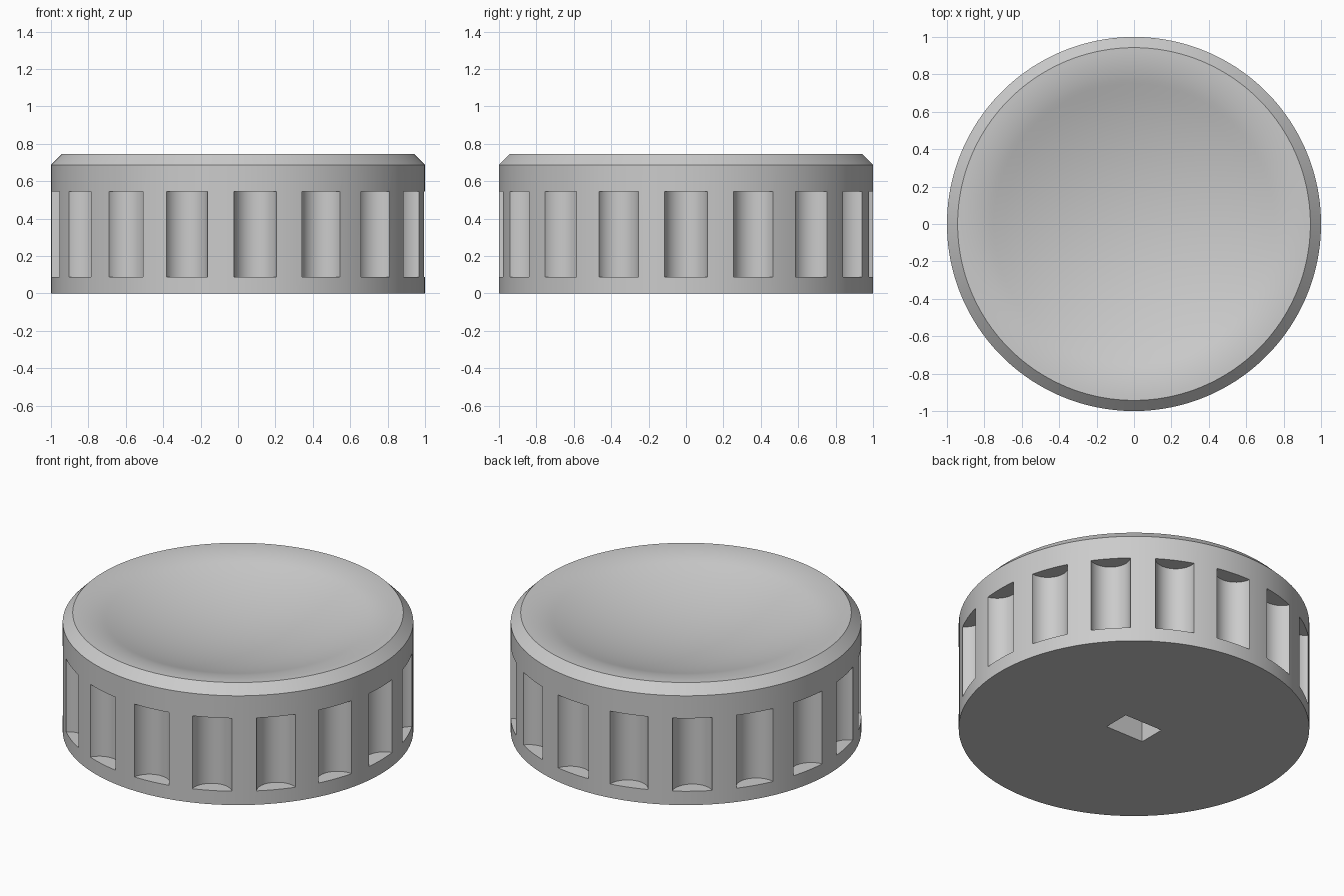
import bpy, bmesh
from math import sin, cos, pi, radians
from mathutils import Matrix, Vector

if "Cube" in bpy.data.objects:
    bpy.data.objects.remove(bpy.data.objects["Cube"])

SEG = 170
GROOVES = 17
TOP = 0.745
RIM = 0.943


def add_object(name, bm):
    bmesh.ops.recalc_face_normals(bm, faces=bm.faces)
    mesh = bpy.data.meshes.new(name)
    bm.to_mesh(mesh)
    bm.free()
    obj = bpy.data.objects.new(name, mesh)
    bpy.context.collection.objects.link(obj)
    return obj


def lathe(name, profile):
    bm = bmesh.new()
    verts = [bm.verts.new((r, 0, z)) for r, z in profile]
    edges = [bm.edges.new(pair) for pair in zip(verts, verts[1:])]
    bmesh.ops.spin(bm, geom=verts + edges, cent=(0, 0, 0), axis=(0, 0, 1),
                   angle=2 * pi, steps=SEG, use_merge=True)
    bmesh.ops.remove_doubles(bm, verts=bm.verts, dist=1e-5)
    return add_object(name, bm)


# Knob body: straight wall, chamfer, rounded inner rim, spherical finger dish
slope = radians(19.5)
r_break = 0.75
fillet = (RIM - r_break) / sin(slope)
dish = r_break / sin(slope)
z_break = TOP - fillet * (1 - cos(slope))
profile = [(0, 0), (1, 0), (1, 0.688)]
for i in range(9):
    a = slope * i / 8
    profile.append((RIM - fillet * sin(a), TOP - fillet * (1 - cos(a))))
for i in range(11, -1, -1):
    a = slope * i / 12
    profile.append((dish * sin(a), z_break - dish * (cos(a) - cos(slope))))
knob = lathe("knob_body", profile)

# Finger grooves around the side
bm = bmesh.new()
z0, z1 = 0.087, 0.546
for k in range(GROOVES):
    turn = Matrix.Rotation(2 * pi * k / GROOVES, 4, 'Z')
    move = Matrix.Translation(Vector((1.02, 0, (z0 + z1) / 2)))
    bmesh.ops.create_cone(bm, cap_ends=True, segments=48, radius1=0.117,
                          radius2=0.117, depth=z1 - z0, matrix=turn @ move)
grooves = add_object("groove_cutter", bm)

# Rectangular shaft socket in the underside
bm = bmesh.new()
bmesh.ops.create_cube(bm, size=1, matrix=Matrix.Translation((0, 0, 0.1))
                      @ Matrix.Diagonal((0.265, 0.17, 0.4, 1)))
socket = add_object("socket_cutter", bm)

# Cut, then discard the cutters
bpy.context.view_layer.objects.active = knob
knob.select_set(True)
for cutter in (grooves, socket):
    cutter.hide_render = True
    mod = knob.modifiers.new(cutter.name, 'BOOLEAN')
    mod.operation = 'DIFFERENCE'
    mod.solver = 'EXACT'
    mod.object = cutter
    bpy.ops.object.modifier_apply(modifier=mod.name)
    bpy.data.objects.remove(cutter)

bpy.ops.object.shade_smooth_by_angle(angle=radians(30))
